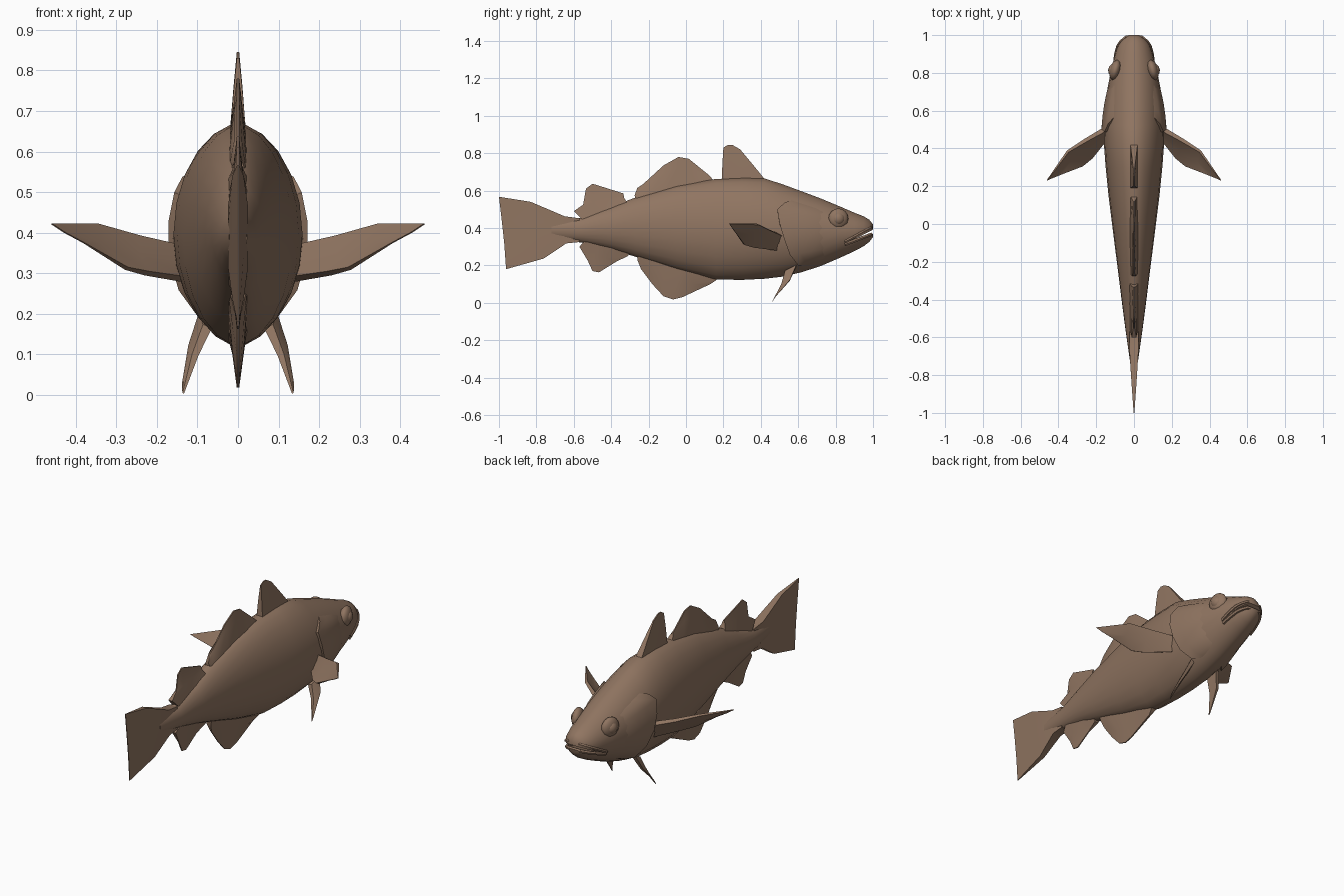
import bpy, bmesh, math
from mathutils import Vector

if "Cube" in bpy.data.objects:
    bpy.data.objects.remove(bpy.data.objects["Cube"])

skin = bpy.data.materials.new("brown skin")
skin.diffuse_color = (0.28, 0.178, 0.12, 1)
skin.use_nodes = True
skin.node_tree.nodes["Principled BSDF"].inputs["Base Color"].default_value = skin.diffuse_color

# body sections: y, top z, bottom z, half width
SECTIONS = [(-0.72, 0.44, 0.34, 0.022), (-0.56, 0.455, 0.322, 0.045), (-0.4, 0.515, 0.285, 0.066),
            (-0.27, 0.565, 0.245, 0.082), (-0.05, 0.63, 0.175, 0.11), (0.16, 0.665, 0.122, 0.136),
            (0.3, 0.67, 0.12, 0.15), (0.42, 0.668, 0.126, 0.159), (0.52, 0.635, 0.138, 0.16),
            (0.62, 0.598, 0.162, 0.153), (0.72, 0.56, 0.195, 0.14), (0.82, 0.518, 0.238, 0.12),
            (0.9, 0.483, 0.275, 0.1), (0.95, 0.463, 0.302, 0.082), (0.98, 0.445, 0.325, 0.058),
            (1.0, 0.42, 0.352, 0.03)]


def section(y):
    for a, b in zip(SECTIONS, SECTIONS[1:]):
        if y <= b[0]:
            t = (y - a[0]) / (b[0] - a[0])
            return [p + (q - p) * t for p, q in zip(a, b)]
    return SECTIONS[-1]


def skin_point(y, ang, off=0.0):
    _, top, bot, w = section(y)
    c, s = math.cos(ang), math.sin(ang)
    x = math.copysign(abs(c) ** 1.12, c) * w
    return Vector((x + c * off, y, (top + bot) / 2 + s * ((top - bot) / 2 + off)))


def finish(ob, angle=40):
    ob.data.materials.append(skin)
    bpy.ops.object.select_all(action='DESELECT')
    ob.select_set(True)
    bpy.context.view_layer.objects.active = ob
    bpy.ops.object.shade_smooth_by_angle(angle=math.radians(angle))


def make(name, verts, faces, mirror=False):
    me = bpy.data.meshes.new(name)
    me.from_pydata([tuple(v) for v in verts], [], faces)
    bm = bmesh.new()
    bm.from_mesh(me)
    bmesh.ops.recalc_face_normals(bm, faces=bm.faces)
    bm.to_mesh(me)
    bm.free()
    ob = bpy.data.objects.new(name, me)
    bpy.context.collection.objects.link(ob)
    if mirror:
        ob.modifiers.new("mirror", 'MIRROR').use_bisect_axis[0] = False
    return ob


def fin(name, rows, widths, normal=(1, 0, 0), mirror=False):
    """Thin closed sheet through rows of points, thinning from root to edge."""
    n, m = len(rows[0]), len(rows)
    nv = Vector(normal).normalized()
    pts = [(Vector(p if len(p) == 3 else (0, *p)), w) for r, w in zip(rows, widths) for p in r]
    verts = [p + nv * w for p, w in pts] + [p - nv * w for p, w in pts]
    k, faces = n * m, []
    for j in range(m - 1):
        for i in range(n - 1):
            a = j * n + i
            q = (a, a + 1, a + n + 1, a + n)
            faces += [q, tuple(v + k for v in reversed(q))]
    loop = ([i for i in range(n)] + [j * n + n - 1 for j in range(1, m)]
            + [(m - 1) * n + i for i in range(n - 2, -1, -1)] + [j * n for j in range(m - 2, 0, -1)])
    for a, b in zip(loop, loop[1:] + loop[:1]):
        faces.append((a, b, b + k, a + k))
    finish(make(name, verts, faces, mirror))


# body and head
N = 22
verts = [skin_point(s[0], 2 * math.pi * i / N) for s in SECTIONS for i in range(N)]
faces = [(j * N + i, j * N + (i + 1) % N, (j + 1) * N + (i + 1) % N, (j + 1) * N + i)
         for j in range(len(SECTIONS) - 1) for i in range(N)]
faces += [tuple(range(N)), tuple(range(len(verts) - N, len(verts)))]
body = make("body", verts, faces)

# open mouth cut as a wedge
wedge = [(0.86, 0.318), (1.05, 0.418), (1.05, 0.388)]
cutter = make("mouth_cutter", [(x, y, z) for x in (-0.3, 0.3) for y, z in wedge],
              [(0, 1, 2), (3, 4, 5), (0, 1, 4, 3), (1, 2, 5, 4), (2, 0, 3, 5)])
cutter.hide_render = True
mod = body.modifiers.new("mouth", 'BOOLEAN')
mod.operation, mod.object, mod.solver = 'DIFFERENCE', cutter, 'EXACT'
bpy.context.view_layer.objects.active = body
body.select_set(True)
bpy.ops.object.modifier_apply(modifier="mouth")
bpy.data.objects.remove(cutter)
finish(body)

# lips
for name, z0, z1, r in (("upper_lip", 0.326, 0.402, 0.009), ("lower_lip", 0.312, 0.366, 0.01)):
    side = []
    for i in range(7):
        t = i / 6
        y, z = 0.85 + 0.14 * t, z0 + (z1 - z0) * t
        _, top, bot, w = section(y)
        u = (z - (top + bot) / 2) / ((top - bot) / 2)
        side.append(skin_point(y, math.asin(max(-0.95, min(0.95, u)))))
    path = side + [Vector((-p.x, p.y, p.z)) for p in reversed(side)]
    cu = bpy.data.curves.new(name, 'CURVE')
    cu.dimensions, cu.bevel_depth, cu.bevel_resolution = '3D', r, 1
    cu.use_fill_caps = True
    sp = cu.splines.new('POLY')
    sp.points.add(len(path) - 1)
    for sp_pt, p in zip(sp.points, path):
        sp_pt.co = (*p, 1)
    ob = bpy.data.objects.new(name, cu)
    bpy.context.collection.objects.link(ob)
    bpy.ops.object.select_all(action='DESELECT')
    ob.select_set(True)
    bpy.context.view_layer.objects.active = ob
    bpy.ops.object.convert(target='MESH')
    finish(bpy.context.object)

# eyes: bulging balls in a low socket ring
for s, label in ((1, "left"), (-1, "right")):
    for part, x, r, flat in (("eye", 0.106, 0.036, 0.85), ("eye_socket", 0.099, 0.055, 0.55)):
        bpy.ops.mesh.primitive_uv_sphere_add(segments=14, ring_count=8, radius=r,
                                             location=(s * x, 0.815, 0.45))
        ob = bpy.context.object
        ob.name = f"{label}_{part}"
        ob.scale = (flat, 1, 1)
        ob.rotation_euler = (0, 0, s * 0.25)
        finish(ob)

# gill covers: raised flaps with a curved rear edge
REAR = [(-68, 0.67), (-50, 0.6), (-30, 0.555), (-10, 0.525), (8, 0.5), (24, 0.488), (36, 0.53), (50, 0.585)]
OFFS = [-0.015, 0.014, 0.012, 0.008, 0.002, -0.01]
verts = []
for k, (deg, rear) in enumerate(REAR):
    for j, off in enumerate(OFFS):
        t = max(0, j - 1) / 4
        edge = k in (0, len(REAR) - 1)
        verts.append(skin_point(rear + (0.78 - rear) * t, math.radians(deg), -0.008 if edge else off))
C = len(OFFS)
faces = [(k * C + j, k * C + j + 1, (k + 1) * C + j + 1, (k + 1) * C + j)
         for k in range(len(REAR) - 1) for j in range(C - 1)]
finish(make("gill_covers", verts, faces, True), 50)

# dorsal fins
fin("front_dorsal_fin", [[(0.19, 0.64), (0.25, 0.64), (0.32, 0.64), (0.43, 0.65)],
                         [(0.195, 0.75), (0.24, 0.76), (0.3, 0.76), (0.355, 0.742)],
                         [(0.2, 0.83), (0.225, 0.845), (0.25, 0.843), (0.29, 0.82)]], [0.02, 0.011, 0.003])
fin("middle_dorsal_fin", [[(-0.265, 0.54), (-0.2, 0.56), (-0.11, 0.59), (-0.03, 0.61), (0.05, 0.62), (0.16, 0.64)],
                          [(-0.275, 0.575), (-0.24, 0.625), (-0.12, 0.7), (-0.04, 0.72), (0.03, 0.72), (0.13, 0.675)],
                          [(-0.26, 0.615), (-0.225, 0.637), (-0.12, 0.735), (-0.04, 0.78), (0.015, 0.77),
                           (0.12, 0.685)]], [0.022, 0.01, 0.003])
fin("rear_dorsal_fin", [[(-0.54, 0.43), (-0.46, 0.46), (-0.4, 0.49), (-0.31, 0.53)],
                        [(-0.6, 0.49), (-0.5, 0.54), (-0.42, 0.55), (-0.33, 0.56)],
                        [(-0.55, 0.525), (-0.535, 0.61), (-0.5, 0.637), (-0.335, 0.585)]], [0.025, 0.012, 0.003])

# fins under the belly
fin("front_anal_fin", [[(-0.26, 0.27), (-0.2, 0.25), (-0.1, 0.22), (-0.02, 0.19), (0.06, 0.17), (0.18, 0.14)],
                       [(-0.26, 0.23), (-0.2, 0.17), (-0.12, 0.11), (-0.05, 0.1), (0.04, 0.1), (0.16, 0.12)],
                       [(-0.24, 0.18), (-0.18, 0.1), (-0.12, 0.035), (-0.07, 0.018), (-0.02, 0.03),
                        (0.13, 0.1)]], [0.024, 0.014, 0.003])
fin("rear_anal_fin", [[(-0.53, 0.345), (-0.46, 0.33), (-0.4, 0.31), (-0.3, 0.28)],
                      [(-0.57, 0.3), (-0.49, 0.25), (-0.42, 0.24), (-0.31, 0.25)],
                      [(-0.525, 0.225), (-0.5, 0.17), (-0.465, 0.163), (-0.37, 0.222)]], [0.025, 0.012, 0.003])

# tail fin
fin("tail_fin", [[(-0.57, 0.452), (-0.57, 0.41), (-0.57, 0.37), (-0.57, 0.325)],
                 [(-0.65, 0.463), (-0.66, 0.41), (-0.66, 0.37), (-0.64, 0.318)],
                 [(-0.83, 0.54), (-0.81, 0.44), (-0.8, 0.35), (-0.76, 0.237)],
                 [(-1.0, 0.567), (-0.985, 0.44), (-0.972, 0.32), (-0.962, 0.18)]], [0.024, 0.025, 0.014, 0.002])

# pectoral and pelvic fins, mirrored
fin("pectoral_fins", [[(0.13, 0.515, 0.36), (0.13, 0.5, 0.32), (0.13, 0.48, 0.285)],
                      [(0.245, 0.45, 0.388), (0.25, 0.395, 0.345), (0.225, 0.355, 0.3)],
                      [(0.35, 0.385, 0.42), (0.34, 0.335, 0.37), (0.275, 0.31, 0.312)],
                      [(0.46, 0.232, 0.422), (0.43, 0.245, 0.402), (0.38, 0.265, 0.375)]],
    [0.014, 0.011, 0.007, 0.002], (0.55, 0.7, -0.45), True)
fin("pelvic_fins", [[(0.075, 0.53, 0.17), (0.08, 0.56, 0.185), (0.085, 0.59, 0.2)],
                    [(0.105, 0.51, 0.1), (0.112, 0.53, 0.11), (0.115, 0.555, 0.12)],
                    [(0.135, 0.46, 0.004), (0.136, 0.467, 0.014), (0.136, 0.476, 0.03)]],
    [0.012, 0.008, 0.002], (1, 0, 0.3), True)
